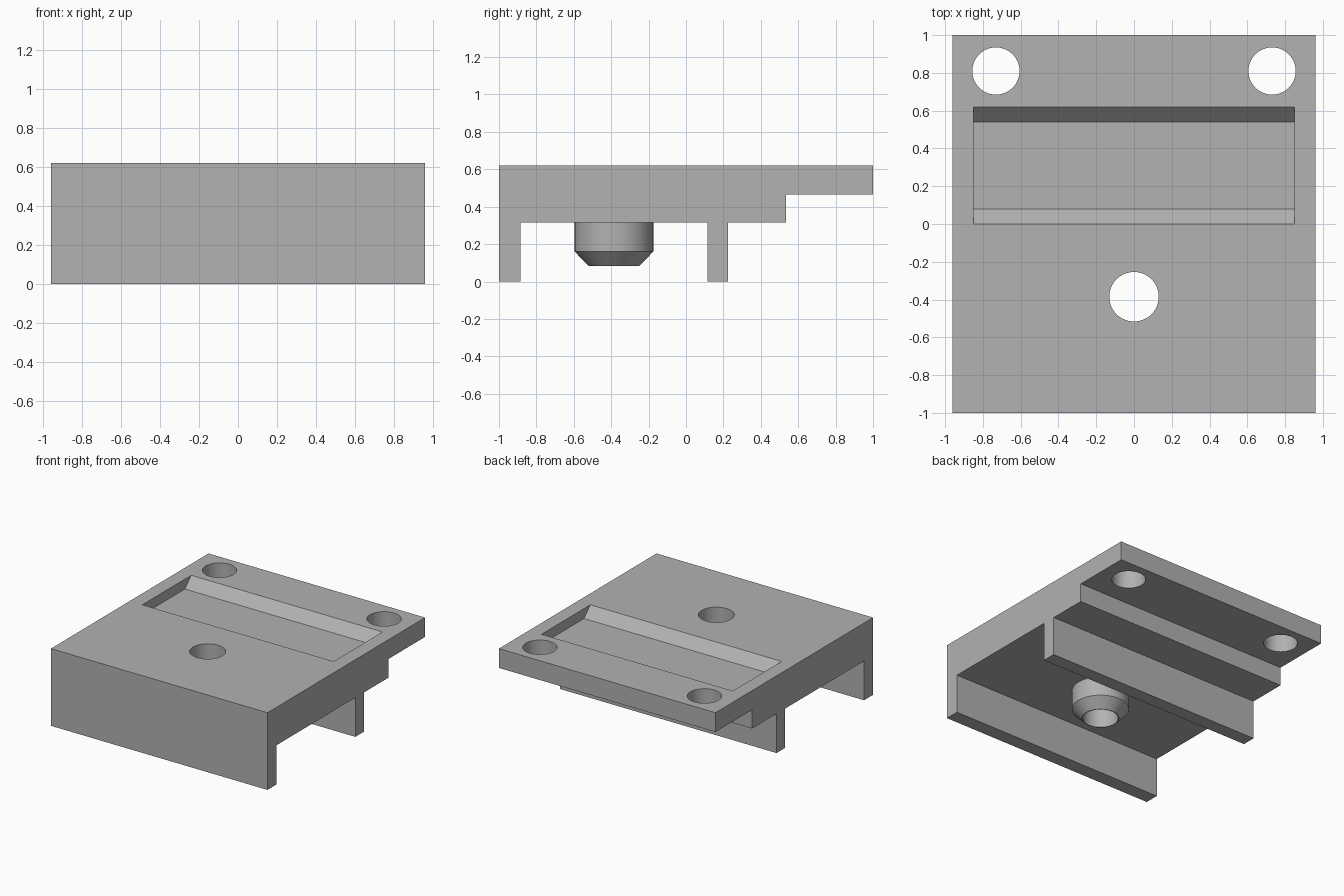
import bpy, bmesh, math
from mathutils import Matrix, Vector

cube = bpy.data.objects.get("Cube")
if cube:
    bpy.data.objects.remove(cube, do_unlink=True)

HALF_W, TOP, UNDER = 0.962, 0.62, 0.315
BOSS_Y = -0.385
HOLE_R = 0.131

grey = bpy.data.materials.new("plain grey")
grey.use_nodes = True
colour = (0.445, 0.445, 0.445, 1)
grey.diffuse_color = colour
grey.node_tree.nodes["Principled BSDF"].inputs["Base Color"].default_value = colour


def make_object(name, bm):
    bmesh.ops.recalc_face_normals(bm, faces=bm.faces)
    mesh = bpy.data.meshes.new(name)
    bm.to_mesh(mesh)
    bm.free()
    mesh.materials.append(grey)
    obj = bpy.data.objects.new(name, mesh)
    bpy.context.collection.objects.link(obj)
    return obj


def extrude_profile(name, points, half_width):
    """Extrude a closed (y, z) profile along x, centred on x = 0."""
    bm = bmesh.new()
    face = bm.faces.new([bm.verts.new((-half_width, y, z)) for y, z in points])
    new = bmesh.ops.extrude_face_region(bm, geom=[face])["geom"]
    verts = [v for v in new if isinstance(v, bmesh.types.BMVert)]
    bmesh.ops.translate(bm, verts=verts, vec=(2 * half_width, 0, 0))
    return make_object(name, bm)


def hole_cutter(x, y, radius):
    bm = bmesh.new()
    bmesh.ops.create_cone(bm, cap_ends=True, segments=64, radius1=radius, radius2=radius,
                          depth=2, matrix=Matrix.Translation((x, y, 0.5)))
    return make_object("hole_cutter", bm)


def cut(target, cutter):
    mod = target.modifiers.new("cut", 'BOOLEAN')
    mod.operation = 'DIFFERENCE'
    mod.solver = 'EXACT'
    mod.object = cutter
    bpy.context.view_layer.objects.active = target
    bpy.ops.object.modifier_apply(modifier=mod.name)
    bpy.data.objects.remove(cutter, do_unlink=True)


def smooth(obj):
    bpy.ops.object.select_all(action='DESELECT')
    obj.select_set(True)
    bpy.context.view_layer.objects.active = obj
    bpy.ops.object.shade_smooth_by_angle(angle=math.radians(30))


# Body: stepped plate with two full-width ribs below
body = extrude_profile("body", [
    (-1, 0), (-0.885, 0), (-0.885, UNDER), (0.115, UNDER), (0.115, 0), (0.225, 0),
    (0.225, UNDER), (0.535, UNDER), (0.535, 0.465), (1, 0.465), (1, TOP), (-1, TOP)], HALF_W)

# Shallow recess with sloped long sides, its profile carried on above the top
lift = 0.05
cut(body, extrude_profile("recess_cutter", [
    (0.08, TOP - 0.08), (0.54, TOP - 0.08), (0.62 + lift, TOP + lift), (-lift, TOP + lift)], 0.85))

# Two mounting holes and the hole through the boss
for side in (-1, 1):
    cut(body, hole_cutter(side * 0.731, 0.81, 0.125))
cut(body, hole_cutter(0, BOSS_Y, HOLE_R))
smooth(body)

# Hollow boss with a chamfered tip, turned from its half section
bm = bmesh.new()
section = [(HOLE_R, UNDER), (0.21, UNDER), (0.21, 0.16), (0.136, 0.083), (HOLE_R, 0.083)]
verts = [bm.verts.new((r, BOSS_Y, z)) for r, z in section]
edges = [bm.edges.new((verts[i], verts[(i + 1) % len(verts)])) for i in range(len(verts))]
bmesh.ops.spin(bm, geom=verts + edges, cent=Vector((0, BOSS_Y, 0)), axis=(0, 0, 1),
               angle=math.tau, steps=64, use_merge=True)
bmesh.ops.remove_doubles(bm, verts=bm.verts, dist=0.0001)
smooth(make_object("hollow_boss", bm))
